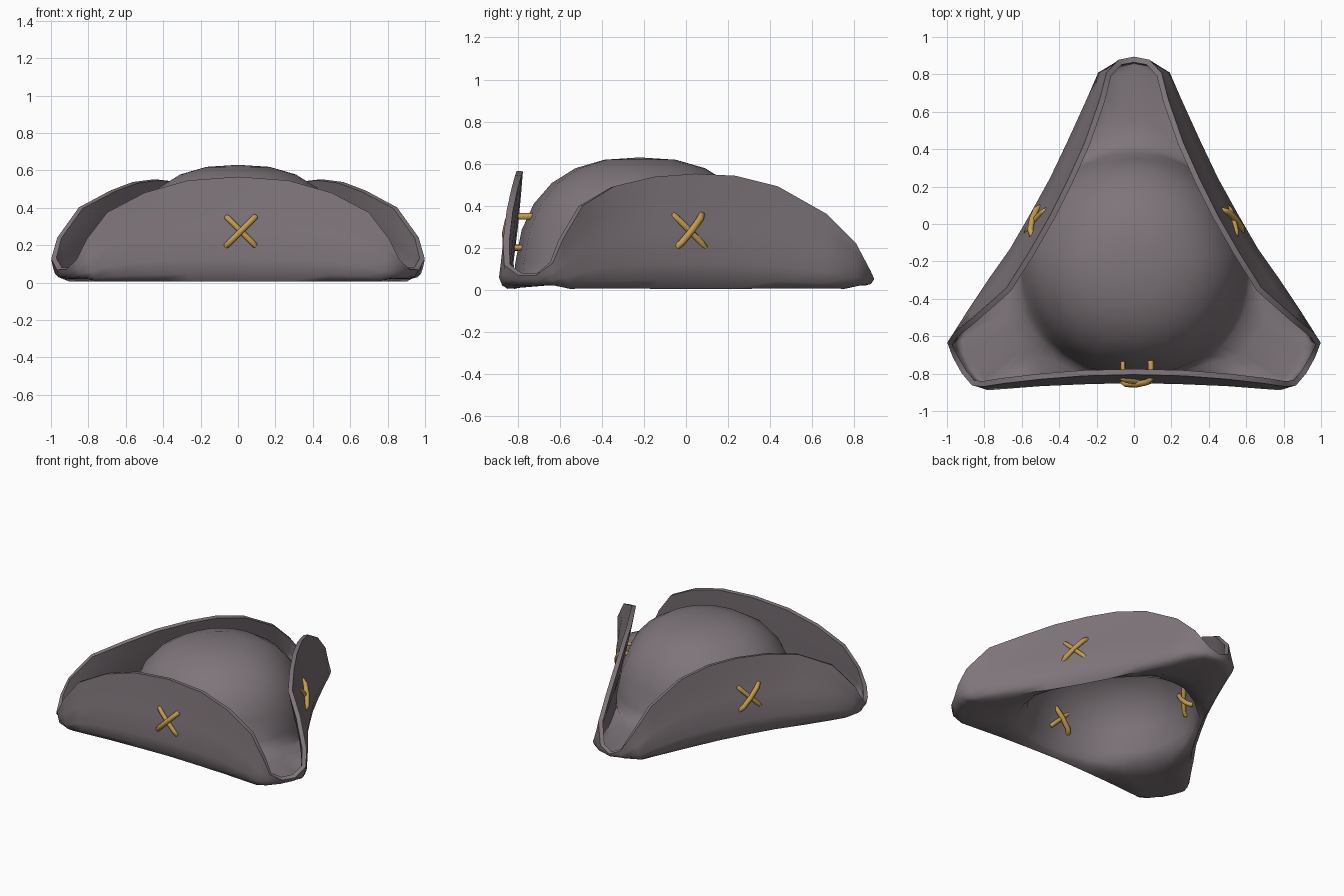
import bpy, bmesh, math
from mathutils import Vector

if "Cube" in bpy.data.objects:
    bpy.data.objects.remove(bpy.data.objects["Cube"])


def material(name, rgb):
    m = bpy.data.materials.new(name)
    m.diffuse_color = (*rgb, 1)
    m.use_nodes = True
    m.node_tree.nodes["Principled BSDF"].inputs["Base Color"].default_value = m.diffuse_color
    return m


FELT = material("grey felt", (0.21, 0.178, 0.195))
CORD = material("gold cord", (0.55, 0.34, 0.08))

CENTRE = Vector((0, -0.22, 0))
RADIUS, HEIGHT = 0.59, 0.615

# Half of the brim, front middle to back tip: rim x, y, z, then fold x, y
COLUMNS = [
    (0, -.79, .565, 0, -.835), (.27, -.797, .545, .27, -.842),
    (.5, -.815, .48, .5, -.852), (.7, -.838, .375, .68, -.866),
    (.81, -.855, .23, .78, -.874), (.86, -.85, .12, .84, -.855),
    (.91, -.79, .075, .89, -.78), (.955, -.71, .075, .93, -.70),
    (.985, -.64, .13, .965, -.64), (.955, -.595, .24, .94, -.57),
    (.84, -.5, .4, .87, -.46), (.67, -.35, .49, .77, -.31),
    (.55, -.16, .535, .65, -.14), (.435, .04, .55, .54, .05),
    (.34, .23, .54, .435, .24), (.25, .43, .49, .34, .44),
    (.17, .66, .36, .24, .66), (.135, .8, .22, .18, .8),
    (.075, .865, .09, .09, .855), (0, .88, .055, 0, .868)]
ring = COLUMNS + [(-c[0], c[1], c[2], -c[3], c[4]) for c in COLUMNS[-2:0:-1]]


def section(rx, ry, rz, fx, fy):
    """One strip of felt from the crown, across the brim and up to the rim."""
    rim, fold = Vector((rx, ry, 0)), Vector((fx, fy, 0))
    out = fold - CENTRE
    bottom = CENTRE + out * 0.955
    bz = 0.035 if rz < 0.15 else 0.02
    r = min(RADIUS, out.length * 0.945)
    d = out.normalized()
    pts = []
    for a in (78, 64, 50, 36, 22, 8):
        a = math.radians(a)
        p = CENTRE + d * (r * math.cos(a) ** 0.8)
        p.z = HEIGHT * math.sin(a) ** 0.8
        pts.append(p)
    base = pts[-1].copy()
    for f, z in ((0.12, 0.06), (0.4, 0.035), (1, bz)):
        p = base.lerp(bottom, f)
        p.z = z
        pts.append(p)
    knee = bottom.lerp(fold, 0.65)
    for p, f in ((knee, 0.06), (fold, 0.2), (fold.lerp(rim, 0.45), 0.5),
                 (fold.lerp(rim, 0.78), 0.78), (rim, 1)):
        q = p.copy()
        q.z = bz + f * (rz - bz)
        pts.append(q)
    return pts


# Crown and folded brim as one sheet of felt
bm = bmesh.new()
strips = [[bm.verts.new(p) for p in section(*c)] for c in ring]
top = bm.verts.new(CENTRE + Vector((0, 0, HEIGHT)))
for i, s in enumerate(strips):
    n = strips[(i + 1) % len(strips)]
    bm.faces.new((top, s[0], n[0]))
    for j in range(len(s) - 1):
        bm.faces.new((s[j], s[j + 1], n[j + 1], n[j]))
bmesh.ops.recalc_face_normals(bm, faces=bm.faces)
mesh = bpy.data.meshes.new("hat_body")
bm.to_mesh(mesh)
bm.free()
mesh.materials.append(FELT)
hat = bpy.data.objects.new("hat_body", mesh)
bpy.context.collection.objects.link(hat)
mod = hat.modifiers.new("felt thickness", 'SOLIDIFY')
mod.thickness, mod.offset = 0.03, 0
bpy.context.view_layer.objects.active = hat
hat.select_set(True)
bpy.ops.object.modifier_apply(modifier=mod.name)
bpy.ops.object.shade_smooth_by_angle(angle=math.radians(65))


def stitch(name, centre, normal, depth, lean):
    """Crossed cord loops passing through the brim and the crown."""
    n = Vector(normal).normalized()
    t = Vector((-n.y, n.x, 0))
    for k, (sign, bulge, thick) in enumerate(((1, 0.022, 0.017), (-1, 0.008, 0.015))):
        cu = bpy.data.curves.new(name, 'CURVE')
        cu.dimensions = '3D'
        cu.bevel_depth, cu.bevel_resolution = thick, 2
        sp = cu.splines.new('POLY')
        loop = [(-1, 0), (-.75, .7), (0, 1), (.75, .7), (1, 0)]
        pts = [(u, bulge * w) for u, w in loop]
        pts += [(-u, -depth - bulge * w) for u, w in loop]
        sp.points.add(len(pts) - 1)
        sp.use_cyclic_u = True
        for sp_pt, (u, w) in zip(sp.points, pts):
            z = 0.075 * u
            p = Vector(centre) + t * (0.075 * u * sign) + n * (w - lean * z)
            sp_pt.co = (p.x, p.y, p.z + z, 1)
        cu.materials.append(CORD)
        ob = bpy.data.objects.new(f"{name}_{k + 1}", cu)
        bpy.context.collection.objects.link(ob)
        bpy.ops.object.select_all(action='DESELECT')
        bpy.context.view_layer.objects.active = ob
        ob.select_set(True)
        bpy.ops.object.convert(target='MESH')
        bpy.ops.object.shade_smooth_by_angle(angle=math.radians(50))


# Cross stitches on the three sides
stitch("front_stitch", (0.015, -0.835, 0.275), (0, -1, 0), 0.09, 0.1)
for side, label in ((1, "right"), (-1, "left")):
    stitch(label + "_stitch", (side * 0.525, 0.015, 0.28), (side * 0.88, 0.47, 0), 0.075, 0.22)
